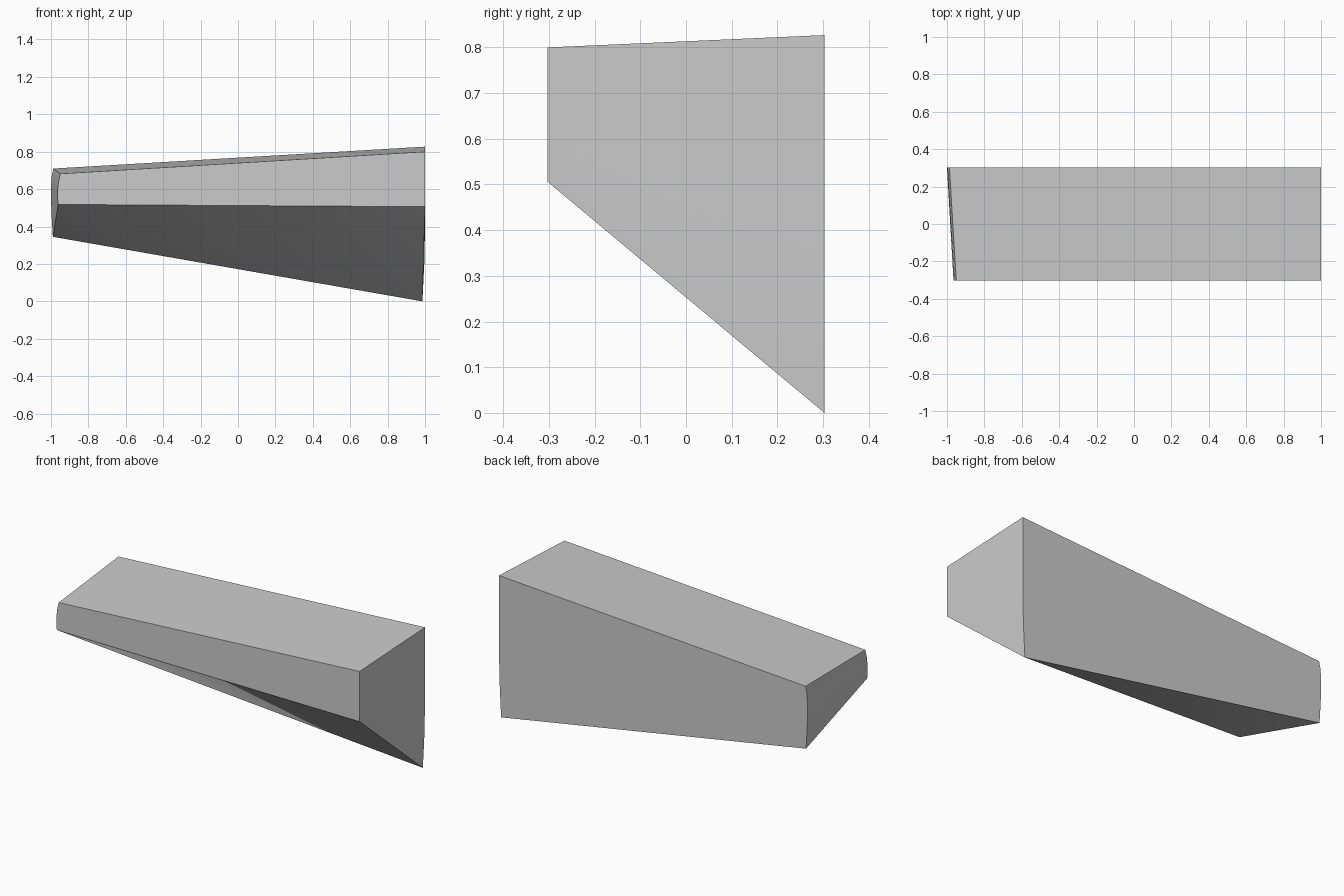
import bpy, bmesh, math

cube = bpy.data.objects.get("Cube")
if cube:
    bpy.data.objects.remove(cube, do_unlink=True)

# Single grey material
grey = bpy.data.materials.new("plain_grey")
grey.use_nodes = True
colour = (0.6, 0.6, 0.6, 1)
grey.diffuse_color = colour
grey.node_tree.nodes["Principled BSDF"].inputs["Base Color"].default_value = colour

# Corner rails from top to bottom as (x, z); the ends bow slightly
HALF = 0.303
back_left = [(-.987, .71), (-.997, .665), (-1, .6), (-.998, .48), (-.99, .345)]
front_left = [(-.95, .682), (-.96, .64), (-.965, .59), (-.965, .555), (-.962, .518)]
front_right = [(1, .8), (1, .73), (1, .65), (1, .58), (1, .506)]
back_right = [(1, .827), (1, .6), (1, .4), (.996, .2), (.986, 0)]

bm = bmesh.new()


def rail(points, y):
    return [bm.verts.new((x, y, z)) for x, z in points]


rails = [rail(front_left, -HALF), rail(front_right, -HALF),
         rail(back_right, HALF), rail(back_left, HALF)]

# Side walls between neighbouring rails
for i in range(4):
    a, b = rails[i], rails[(i + 1) % 4]
    for k in range(len(a) - 1):
        bm.faces.new((a[k], a[k + 1], b[k + 1], b[k]))

# Top, and the twisted underside split along its outer ridge
bm.faces.new([r[0] for r in rails])
fl, fr, br, bl = [r[-1] for r in rails]
bm.faces.new((fl, br, fr))
bm.faces.new((fl, bl, br))
bmesh.ops.recalc_face_normals(bm, faces=bm.faces[:])

mesh = bpy.data.meshes.new("tapered_wedge")
bm.to_mesh(mesh)
bm.free()
mesh.materials.append(grey)
wedge = bpy.data.objects.new("tapered_wedge", mesh)
bpy.context.collection.objects.link(wedge)

# Smooth gentle bends, keep corners sharp
bpy.ops.object.select_all(action="DESELECT")
wedge.select_set(True)
bpy.context.view_layer.objects.active = wedge
bpy.ops.object.shade_smooth_by_angle(angle=math.radians(30))
